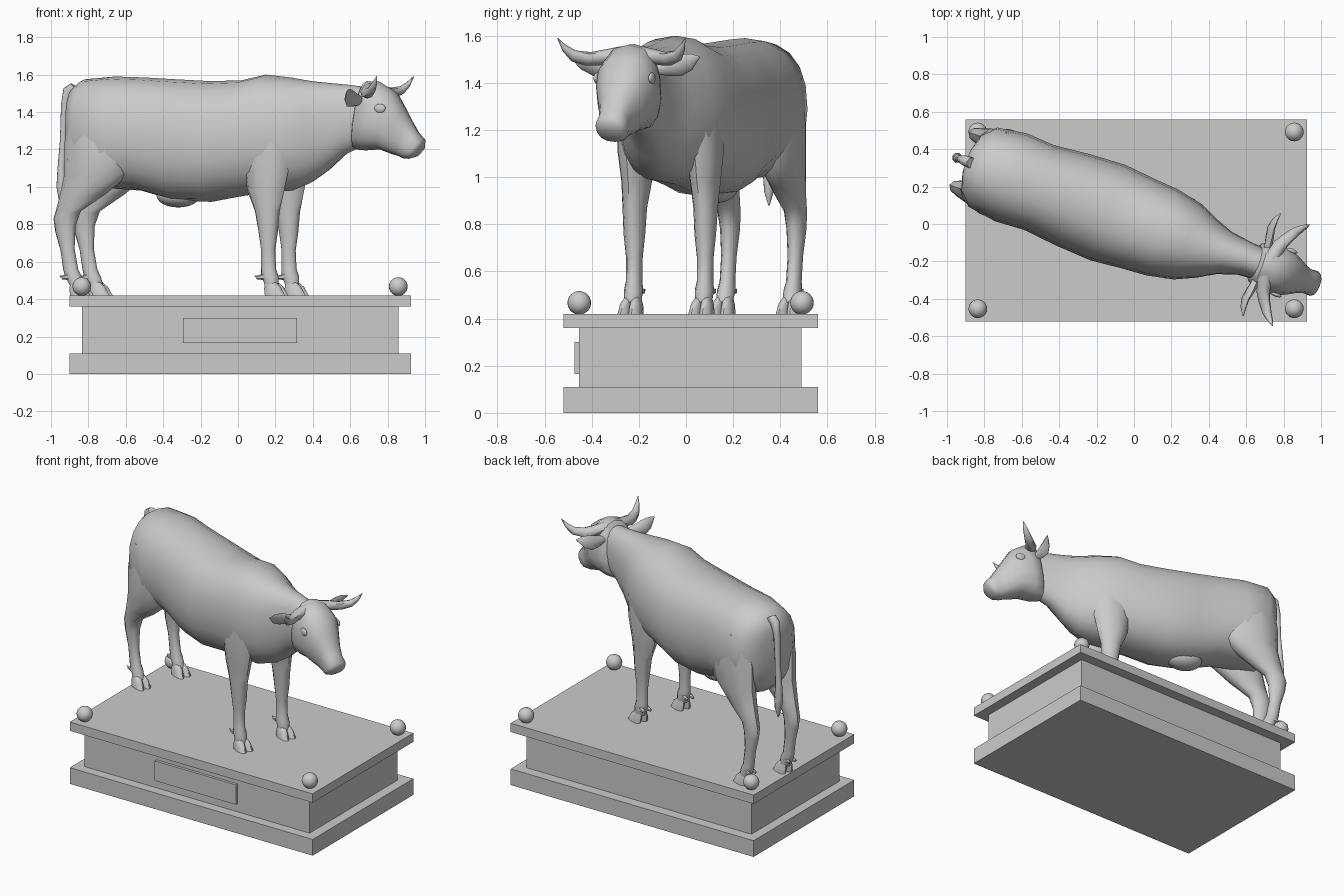
import bpy, bmesh, math
from mathutils import Vector as V, Matrix

# Animal frame: u along the body, v to its left, z up; turned 20 degrees on the plinth
FRAME = Matrix.Translation((0, 0.01, 0)) @ Matrix.Rotation(math.radians(-20), 4, 'Z')


def smooth(ob, angle=45):
    bpy.ops.object.select_all(action='DESELECT')
    ob.select_set(True)
    bpy.context.view_layer.objects.active = ob
    bpy.ops.object.shade_smooth_by_angle(angle=math.radians(angle))


def loft(name, rings, n=12, power=2.0, angle=50):
    """Skin rings given as (centre, half axis A, half axis B)."""
    bm = bmesh.new()
    loops = []
    for c, a, b in rings:
        loop = []
        for i in range(n):
            t = 2 * math.pi * i / n
            ca, sa = math.cos(t), math.sin(t)
            p = V(c) + V(a) * math.copysign(abs(ca) ** (2 / power), ca) \
                + V(b) * math.copysign(abs(sa) ** (2 / power), sa)
            loop.append(bm.verts.new(p))
        loops.append(loop)
    for l0, l1 in zip(loops, loops[1:]):
        for i in range(n):
            j = (i + 1) % n
            bm.faces.new((l0[i], l0[j], l1[j], l1[i]))
    bm.faces.new(loops[0])
    bm.faces.new(loops[-1])
    bmesh.ops.recalc_face_normals(bm, faces=bm.faces)
    me = bpy.data.meshes.new(name)
    bm.to_mesh(me)
    bm.free()
    ob = bpy.data.objects.new(name, me)
    bpy.context.collection.objects.link(ob)
    ob.matrix_world = FRAME
    smooth(ob, angle)
    return ob


def section(u0, z0, u1, z1, hw, v=0.0):
    """Ring spanning two points of the side profile, with half width hw."""
    return ((u0 + u1) / 2, v, (z0 + z1) / 2), ((u0 - u1) / 2, 0, (z0 - z1) / 2), (0, hw, 0)


def box(name, x0, x1, y0, y1, z0, z1):
    bpy.ops.mesh.primitive_cube_add(size=1, location=((x0 + x1) / 2, (y0 + y1) / 2, (z0 + z1) / 2))
    ob = bpy.context.object
    ob.name = name
    ob.scale = (x1 - x0, y1 - y0, z1 - z0)


def ball(name, loc, size, framed=False):
    bpy.ops.mesh.primitive_uv_sphere_add(segments=20, ring_count=12, radius=1)
    ob = bpy.context.object
    ob.name = name
    m = Matrix.Translation(loc) @ Matrix.Diagonal((*size, 1))
    ob.matrix_world = FRAME @ m if framed else m
    smooth(ob)


# Plinth
box("plinth_base", -0.90, 0.925, -0.52, 0.56, 0, 0.11)
box("plinth_middle", -0.835, 0.857, -0.455, 0.49, 0.11, 0.36)
box("plinth_top", -0.90, 0.925, -0.52, 0.56, 0.36, 0.42)
box("front_plaque", -0.295, 0.315, -0.473, -0.45, 0.165, 0.30)
for x in (-0.835, 0.857):
    for y in (-0.453, 0.492):
        ball("corner_ball", (x, y, 0.467), (0.05,) * 3)

# Body and neck: top u,z, bottom u,z, half width, sideways shift
loft("body", [section(*s) for s in (
    (-0.955, 1.46, -0.945, 1.18, 0.07),
    (-0.93, 1.53, -0.92, 1.06, 0.16),
    (-0.87, 1.575, -0.85, 1.00, 0.225),
    (-0.70, 1.59, -0.70, 0.99, 0.25),
    (-0.53, 1.585, -0.55, 0.98, 0.24),
    (-0.35, 1.575, -0.35, 0.925, 0.26),
    (-0.15, 1.565, -0.15, 0.92, 0.272),
    (0.02, 1.57, 0.02, 0.95, 0.255),
    (0.16, 1.60, 0.16, 0.97, 0.245),
    (0.30, 1.585, 0.31, 0.98, 0.215),
    (0.42, 1.565, 0.41, 1.02, 0.165),
    (0.52, 1.555, 0.50, 1.08, 0.12, 0.01),
    (0.63, 1.545, 0.60, 1.17, 0.095, 0.02),
    (0.75, 1.53, 0.70, 1.22, 0.085, 0.02))], n=20, power=2.3)

# Head
loft("head", [section(*s, 0.02) for s in (
    (0.70, 1.53, 0.65, 1.24, 0.075),
    (0.725, 1.565, 0.66, 1.20, 0.11),
    (0.80, 1.562, 0.72, 1.195, 0.132),
    (0.885, 1.51, 0.80, 1.20, 0.130),
    (0.94, 1.42, 0.86, 1.178, 0.100),
    (0.975, 1.36, 0.905, 1.165, 0.078),
    (1.015, 1.295, 0.935, 1.152, 0.066),
    (1.05, 1.255, 0.965, 1.150, 0.070),
    (1.05, 1.22, 1.00, 1.160, 0.050))], n=14, power=2.4)

# Tail with a pointed tuft
loft("tail", [((u, 0, z), (r, 0, r * k), (0, r, 0)) for u, z, r, k in (
    (-0.92, 1.53, 0.03, -0.8), (-0.965, 1.51, 0.028, -0.6), (-0.985, 1.44, 0.022, 0),
    (-0.995, 1.25, 0.018, 0), (-1.005, 1.10, 0.022, 0), (-1.005, 1.00, 0.028, 0),
    (-1.0, 0.94, 0.022, 0), (-1.0, 0.88, 0.003, 0))], n=8)

# Udder
ball("udder", (-0.34, 0, 0.955), (0.12, 0.09, 0.065), True)

for s, side in ((1, "left"), (-1, "right")):
    # Front leg: back u, front u, z, half width, v
    loft(side + "_front_leg", [section(a, z, b, z, w, s * v) for a, b, z, w, v in (
        (0.08, 0.36, 1.30, 0.06, 0.16), (0.09, 0.35, 1.12, 0.075, 0.155),
        (0.11, 0.32, 0.98, 0.060, 0.155), (0.155, 0.295, 0.87, 0.050, 0.16),
        (0.175, 0.285, 0.76, 0.045, 0.16), (0.19, 0.27, 0.66, 0.035, 0.16),
        (0.19, 0.275, 0.56, 0.034, 0.16), (0.19, 0.29, 0.52, 0.040, 0.16),
        (0.215, 0.29, 0.47, 0.036, 0.16))], n=10)
    # Hind leg
    loft(side + "_hind_leg", [section(a, z0, b, z1, w, s * v) for a, z0, b, z1, w, v in (
        (-0.90, 1.42, -0.62, 1.42, 0.06, 0.16), (-0.935, 1.22, -0.52, 1.25, 0.095, 0.15),
        (-0.935, 1.06, -0.56, 1.07, 0.090, 0.15), (-0.965, 0.93, -0.70, 0.96, 0.066, 0.15),
        (-0.995, 0.83, -0.84, 0.87, 0.046, 0.15), (-0.985, 0.76, -0.87, 0.79, 0.040, 0.15),
        (-0.955, 0.66, -0.875, 0.67, 0.032, 0.15), (-0.94, 0.56, -0.855, 0.56, 0.032, 0.15),
        (-0.93, 0.52, -0.835, 0.52, 0.038, 0.15), (-0.90, 0.47, -0.82, 0.47, 0.036, 0.15))], n=10)
    # Cloven hooves and dewclaws
    for place, u, v in (("front", 0.25, 0.16), ("hind", -0.862, 0.15)):
        for k in (-1, 1):
            loft(f"{side}_{place}_hoof", [
                section(u - 0.03, 0.50, u + 0.03, 0.49, 0.014, s * v + k * 0.017),
                section(u - 0.035, 0.455, u + 0.06, 0.465, 0.022, s * v + k * 0.022),
                section(u - 0.03, 0.42, u + 0.085, 0.42, 0.024, s * v + k * 0.025)], n=8, power=2.5)
            w = s * v + k * 0.022
            loft(f"{side}_{place}_dewclaw", [
                ((u - 0.035, w, 0.52), (0, 0, 0.018), (0, 0.014, 0)),
                ((u - 0.075, w, 0.515), (0, 0, 0.010), (0, 0.008, 0)),
                ((u - 0.09, w, 0.525), (0, 0, 0.002), (0, 0.002, 0))], n=6)
    # Horn
    loft(side + "_horn", [((u, 0.02 + s * v, z), (r, -s * r * 0.4, 0), (0, -s * r * 0.4, r))
                          for u, v, z, r in (
        (0.76, 0.06, 1.52, 0.036), (0.775, 0.13, 1.508, 0.034), (0.80, 0.18, 1.502, 0.029),
        (0.835, 0.235, 1.515, 0.023), (0.865, 0.268, 1.55, 0.014), (0.887, 0.288, 1.59, 0.002))], n=8)
    # Ear
    loft(side + "_ear", [((u, 0.02 + s * v, z), (h * 0.35, 0, h), (t, 0, -t * 0.35))
                         for u, v, z, h, t in (
        (0.72, 0.09, 1.46, 0.022, 0.02), (0.71, 0.15, 1.465, 0.036, 0.02),
        (0.70, 0.20, 1.475, 0.045, 0.014), (0.705, 0.25, 1.49, 0.034, 0.010),
        (0.72, 0.292, 1.51, 0.004, 0.003))], n=8)
    # Eye
    ball(side + "_eye", (0.845, 0.02 + s * 0.124, 1.42), (0.032, 0.012, 0.024), True)
